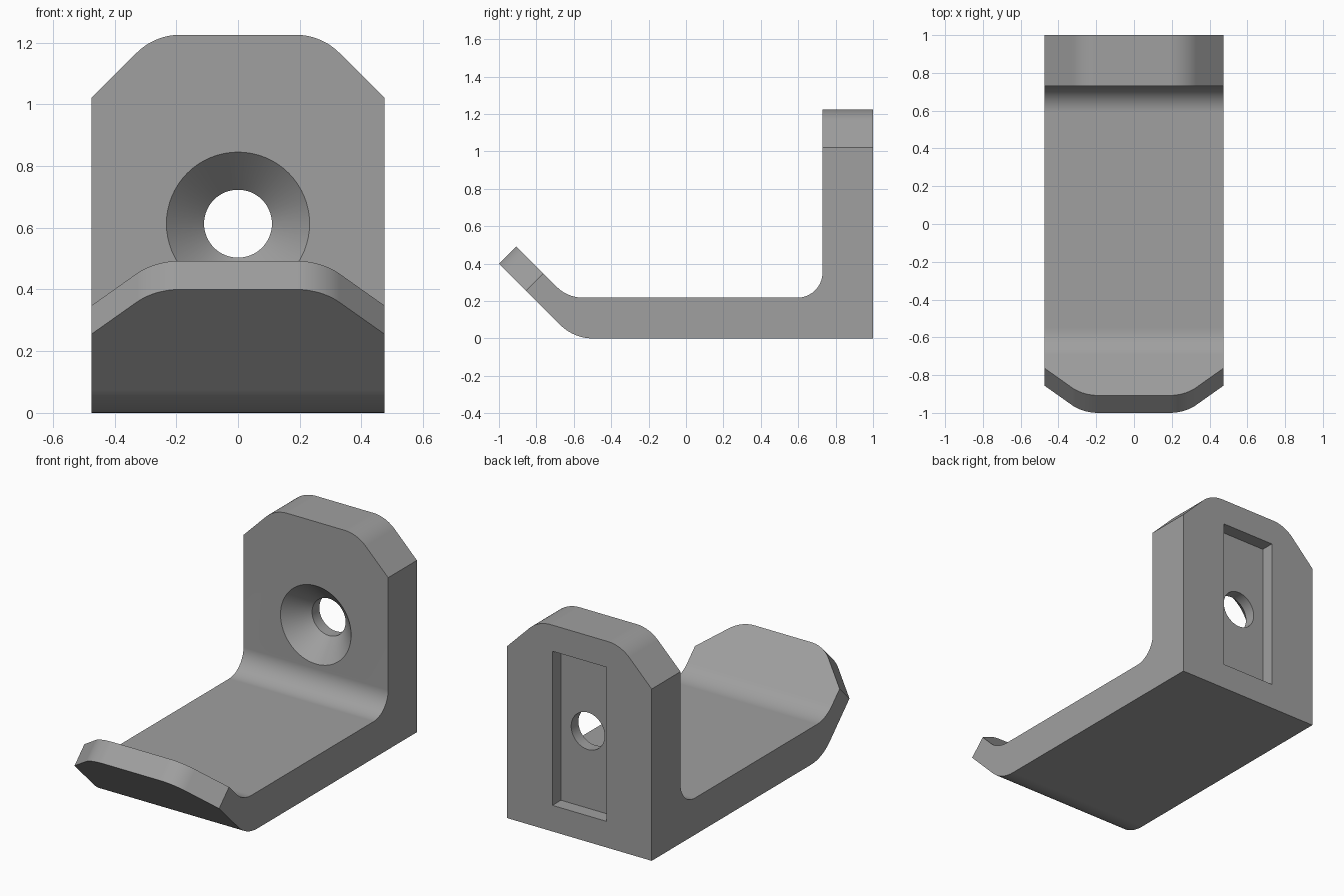
import bpy, math
from mathutils import Vector

if "Cube" in bpy.data.objects:
    bpy.data.objects.remove(bpy.data.objects["Cube"])

HALF_W = 0.475      # half width of the strip
HOLE_Z = 0.613      # height of the screw hole

steel = bpy.data.materials.new("grey_metal")
steel.diffuse_color = (0.35, 0.35, 0.35, 1)
steel.use_nodes = True
steel.node_tree.nodes["Principled BSDF"].inputs["Base Color"].default_value = steel.diffuse_color


def fillet(corners, steps=10):
    """Round each (u, v, radius) corner of a closed outline."""
    out = []
    for i, (u, v, r) in enumerate(corners):
        p = Vector((u, v))
        if r == 0:
            out.append(p)
            continue
        a = (Vector(corners[i - 1][:2]) - p).normalized()
        b = (Vector(corners[(i + 1) % len(corners)][:2]) - p).normalized()
        half = a.angle(b) / 2
        centre = p + (a + b).normalized() * (r / math.sin(half))
        start = p + a * (r / math.tan(half)) - centre
        end = p + b * (r / math.tan(half)) - centre
        sweep = math.pi - 2 * half
        for k in range(steps + 1):
            t = k / steps
            out.append(centre + (start * math.sin((1 - t) * sweep)
                                 + end * math.sin(t * sweep)) / math.sin(sweep))
    return out


def make_object(name, verts, faces):
    mesh = bpy.data.meshes.new(name)
    mesh.from_pydata(verts, [], faces)
    obj = bpy.data.objects.new(name, mesh)
    bpy.context.collection.objects.link(obj)
    mesh.materials.append(steel)
    bpy.context.view_layer.objects.active = obj
    bpy.ops.object.select_all(action='DESELECT')
    obj.select_set(True)
    bpy.ops.object.mode_set(mode='EDIT')
    bpy.ops.mesh.select_all(action='SELECT')
    bpy.ops.mesh.normals_make_consistent(inside=False)
    bpy.ops.object.mode_set(mode='OBJECT')
    return obj


def prism(name, outline, origin, u, v, w, depth):
    """Extrude a 2D outline along w, by depth to both sides of origin."""
    o, u, v, w = (Vector(q) for q in (origin, u, v, w))
    n = len(outline)
    verts = [o + u * p[0] + v * p[1] + w * s for s in (-depth, depth) for p in outline]
    faces = [list(range(n)), list(range(n, 2 * n))]
    faces += [(i, (i + 1) % n, (i + 1) % n + n, i + n) for i in range(n)]
    return make_object(name, verts, faces)


def lathe_y(name, rings, z, sides=64):
    """Solid of revolution about a y-directed axis; rings are (y, radius)."""
    verts = [(r * math.cos(math.tau * k / sides), y, z + r * math.sin(math.tau * k / sides))
             for y, r in rings for k in range(sides)]
    last = (len(rings) - 1) * sides
    faces = [list(range(sides)), list(range(last, last + sides))]
    for j in range(len(rings) - 1):
        for k in range(sides):
            a, b = j * sides + k, j * sides + (k + 1) % sides
            faces.append((a, b, b + sides, a + sides))
    return make_object(name, verts, faces)


# Bent strip: side profile in (y, z), both ends a little long for trimming
e = 0.05
hook = prism("wall_hook", fillet([
    (1, 0, 0), (1, 1.225 + e, 0), (0.73, 1.225 + e, 0),
    (0.73, 0.218, 0.135), (-0.633, 0.218, 0.2),
    (-0.9075 - e, 0.4925 + e, 0), (-1 - e, 0.4 + e, 0), (-0.6, 0, 0.25)]),
    (0, 0, 0), (0, 1, 0), (0, 0, 1), (1, 0, 0), HALF_W)

# Trimming shape: everything outside a chamfered, rounded end
end_trim = fillet([(-0.6, 0.2, 0), (-0.6, -0.33, 0), (-0.27, 0, 0.2),
                   (0.27, 0, 0.2), (0.6, -0.33, 0), (0.6, 0.2, 0)])
s = math.sqrt(0.5)
cutters = [
    prism("plate_end_cutter", end_trim, (0, 0.865, 1.225),
          (1, 0, 0), (0, 0, 1), (0, 1, 0), 0.3),
    prism("lip_end_cutter", end_trim, (0, -0.95375, 0.44625),
          (1, 0, 0), (0, -s, s), (0, s, s), 0.15),
    # Countersunk screw hole
    lathe_y("screw_hole_cutter", [(0.68, 0.282), (0.852, 0.11), (1.1, 0.11)], HOLE_Z),
    # Rectangular recess in the back
    prism("back_recess_cutter", [(-0.177, 0.155), (0.177, 0.155), (0.177, 1.07), (-0.177, 1.07)],
          (0, 1.02, 0), (1, 0, 0), (0, 0, 1), (0, 1, 0), 0.1),
]
for c in cutters:
    mod = hook.modifiers.new(c.name, 'BOOLEAN')
    mod.operation = 'DIFFERENCE'
    mod.solver = 'EXACT'
    mod.object = c

# Apply the cuts and remove the cutters
bpy.ops.object.select_all(action='DESELECT')
hook.select_set(True)
bpy.context.view_layer.objects.active = hook
for c in cutters:
    bpy.ops.object.modifier_apply(modifier=c.name)
for c in cutters:
    bpy.data.objects.remove(c)

# Smooth the bends, keep the edges crisp
bpy.ops.object.shade_smooth_by_angle(angle=math.radians(30))
weighted = hook.modifiers.new("weighted_normals", 'WEIGHTED_NORMAL')
weighted.keep_sharp = True
